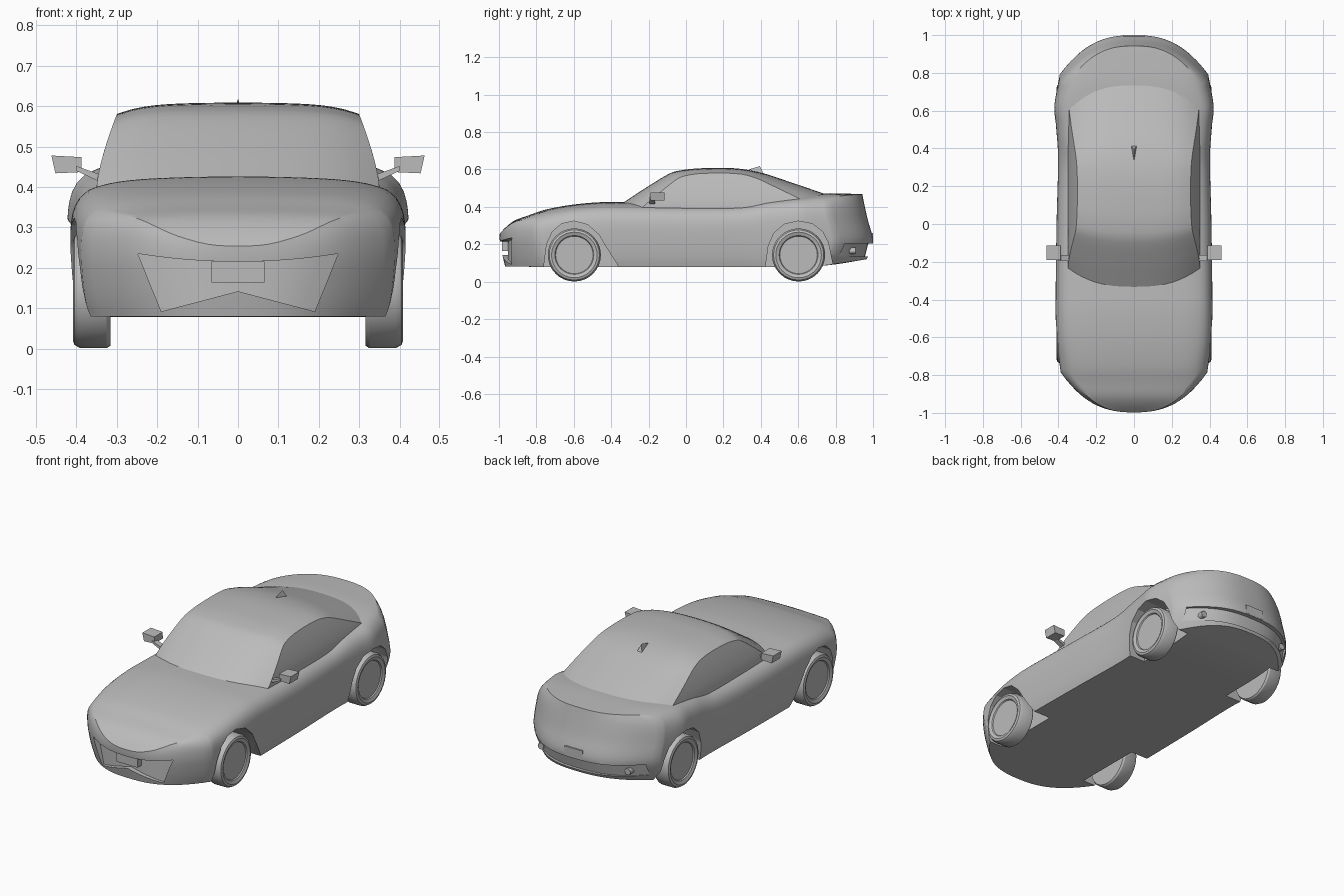
import bpy, bmesh, math

if "Cube" in bpy.data.objects:
    bpy.data.objects.remove(bpy.data.objects["Cube"])

paint = bpy.data.materials.new("plain_grey")
paint.diffuse_color = (0.5, 0.5, 0.5, 1)
paint.use_nodes = True
paint.node_tree.nodes["Principled BSDF"].inputs["Base Color"].default_value = paint.diffuse_color


def make_object(name, bm, smooth=35):
    bmesh.ops.recalc_face_normals(bm, faces=bm.faces[:])
    me = bpy.data.meshes.new(name)
    bm.to_mesh(me)
    bm.free()
    ob = bpy.data.objects.new(name, me)
    bpy.context.collection.objects.link(ob)
    me.materials.append(paint)
    smooth_object(ob, smooth)
    return ob


def smooth_object(ob, angle=35):
    bpy.ops.object.select_all(action='DESELECT')
    bpy.context.view_layer.objects.active = ob
    ob.select_set(True)
    bpy.ops.object.shade_smooth_by_angle(angle=math.radians(angle))


def curve(*pts):
    """Smooth function through (position, value) points."""
    n = len(pts)
    def slope(i):
        p, q = pts[max(i - 1, 0)], pts[min(i + 1, n - 1)]
        return (q[1] - p[1]) / (q[0] - p[0])
    def f(t):
        t = min(max(t, pts[0][0]), pts[-1][0])
        i = 0
        while i < n - 2 and t > pts[i + 1][0]:
            i += 1
        (a, va), (b, vb) = pts[i], pts[i + 1]
        h = b - a
        u = (t - a) / h
        return ((2*u**3 - 3*u*u + 1) * va + (u**3 - 2*u*u + u) * h * slope(i)
                + (3*u*u - 2*u**3) * vb + (u**3 - u*u) * h * slope(i + 1))
    return f


def mapped_box(name, nx, ny, nz, fn):
    """Gridded box; fn maps a in -1..1, s in 0..1, f in 0..1 to a point."""
    bm = bmesh.new()
    cache = {}
    n = (nx, ny, nz)
    def v(p):
        if p not in cache:
            cache[p] = bm.verts.new(fn(2 * p[0] / nx - 1, p[1] / ny, p[2] / nz))
        return cache[p]
    for ax in range(3):
        u, w = (ax + 1) % 3, (ax + 2) % 3
        for end in (0, n[ax]):
            for i in range(n[u]):
                for j in range(n[w]):
                    quad = []
                    for di, dj in ((0, 0), (1, 0), (1, 1), (0, 1)):
                        p = [0, 0, 0]
                        p[ax], p[u], p[w] = end, i + di, j + dj
                        quad.append(v(tuple(p)))
                    bm.faces.new(quad)
    return make_object(name, bm)


def prism(name, pts, lo, hi, place):
    """Extrude a 2D outline from lo to hi; place orders the coordinates."""
    bm = bmesh.new()
    a = [bm.verts.new(place(p, q, lo)) for p, q in pts]
    b = [bm.verts.new(place(p, q, hi)) for p, q in pts]
    bm.faces.new(a)
    bm.faces.new(b)
    for i in range(len(pts)):
        j = (i + 1) % len(pts)
        bm.faces.new((a[i], a[j], b[j], b[i]))
    return make_object(name, bm, 20)


def cut(ob, cutter):
    cutter.hide_render = True
    m = ob.modifiers.new("cut", 'BOOLEAN')
    m.operation, m.solver, m.object = 'DIFFERENCE', 'EXACT', cutter
    bpy.context.view_layer.objects.active = ob
    bpy.ops.object.modifier_apply(modifier=m.name)
    bpy.data.objects.remove(cutter)


def bow(x):
    return 0.26 * (abs(x) / 0.42) ** 2.6


# Lower body: box shaped by lengthwise curves, ends bowed in plan
top = curve((-1, .25), (-.98, .275), (-.92, .325), (-.84, .355), (-.76, .383), (-.62, .41),
            (-.46, .425), (-.33, .425), (0, .42), (.3, .425), (.45, .45), (.75, .472),
            (.94, .47), (1, .468))
width = curve((-1, .388), (-.75, .408), (-.5, .415), (0, .41), (.35, .402), (.55, .412),
              (.75, .422), (1, .395))
bottom = curve((-1, .08), (.6, .08), (.8, .09), (1, .12))
flank = curve((0, .945), (.12, .968), (.35, .99), (.65, 1), (.83, .985), (.94, .945), (1, .895))
nose_inset = curve((.08, .03), (.16, .012), (.24, 0), (.45, 0))
tail_inset = curve((.09, .05), (.15, .02), (.22, 0), (.33, .028), (.43, .05), (.47, .058))


def body_point(a, s, f):
    s = 2 * s - 1
    s = math.copysign(abs(s) ** 0.9, s)
    x = a * width(s) * flank(f)
    front = max(0, (-.35 - s) / .65)
    rear = max(0, (s - .35) / .65)
    y = s * (0.997 if s < 0 else 1) + bow(a * width(s)) * (front ** 1.5 - .93 * rear ** 1.5)
    zb = bottom(y)
    zt = top(y) - .014 * a * a - .02 * abs(a) ** 7
    z = zb + (zt - zb) * f
    y += nose_inset(z) * front ** 2 - tail_inset(z) * rear ** 2
    return x, y, z


body = mapped_box("car_body", 28, 72, 16, body_point)

# Wheel arches
front_arch = [(-.76, .03), (-.758, .1), (-.745, .2), (-.715, .267), (-.665, .31), (-.6, .324),
              (-.525, .305), (-.465, .25), (-.43, .19), (-.36, .08), (-.345, .03)]
rear_arch = [(.42, .03), (.425, .08), (.44, .19), (.47, .26), (.525, .307), (.6, .324),
             (.675, .31), (.73, .267), (.76, .21), (.785, .09), (.79, .03)]
for side in (-1, 1):
    for arch in (front_arch, rear_arch):
        cut(body, prism("arch_cutter", arch, side * .285, side * .6, lambda p, q, d: (d, p, q)))

# Front grille opening with a V-shaped lower lip
def grille_point(a, s, f):
    x = a * (.19 + .058 * f)
    lo, hi = .092 + .05 * (1 - abs(a)), .215 + .02 * a * a
    return x, (-1.1 if s < .5 else -.953 + bow(x)), lo + (hi - lo) * f
cut(body, mapped_box("grille_cutter", 12, 1, 1, grille_point))

# Recessed lower band of the rear bumper
def band_point(a, s, f):
    x = a * .345
    return x, (1.1 if s > .5 else .975 - .93 * bow(x) - .018 * (1 - f)), .135 + .07 * f
cut(body, mapped_box("band_cutter", 16, 1, 2, band_point))
smooth_object(body)

# Cabin: windscreen, roof and rear window in one shell
roof = curve((-.34, .42), (-.21, .505), (-.085, .58), (-.03, .595), (.07, .606), (.25, .607),
             (.39, .586), (.55, .535), (.74, .47))


def cabin_point(a, s, f):
    y = -.34 + 1.08 * s
    ry = y
    front, rear = max(0, (.1 - y) / .44), max(0, (y - .3) / .44)
    y += abs(a) ** 2.5 * (.1 * front - .13 * rear)
    zt = roof(ry) - .008 * a * a - .02 * abs(a) ** 6
    z = .37 + (zt - .37) * f
    side = .35 - .05 * max(0, (z - .4) / .18) ** 1.4
    return a * side, y, z


mapped_box("cabin", 20, 44, 8, cabin_point)

# Wheels: turned tyre and rim profile as (radius, x)
tyre = [(0, .396), (.1, .396), (.104, .402), (.122, .409), (.134, .405), (.142, .39),
        (.142, .325), (.136, .316), (0, .316)]
SEG = 32
for side, label in ((-1, "left"), (1, "right")):
    for yc, end in ((-.597, "front"), (.602, "rear")):
        bm = bmesh.new()
        rings = []
        for r, x in tyre:
            n = SEG if r else 1
            rings.append([bm.verts.new((side * x, yc + r * math.cos(2 * math.pi * k / SEG),
                                        .143 + r * math.sin(2 * math.pi * k / SEG)))
                          for k in range(n)])
        for p, q in zip(rings, rings[1:]):
            for k in range(SEG):
                m = (k + 1) % SEG
                vs = [p[k % len(p)], p[m % len(p)], q[m % len(q)], q[k % len(q)]]
                bm.faces.new(list(dict.fromkeys(vs)))
        make_object(f"{end}_{label}_wheel", bm, 30)

    # Door mirror and its arm
    along_y = lambda p, q, d: (side * p, d, q)
    prism(label + "_mirror", [(.387, .437), (.452, .434), (.462, .478), (.388, .474)],
          -.19, -.115, along_y)
    prism(label + "_mirror_arm", [(.325, .425), (.34, .412), (.4, .44), (.4, .452)],
          -.195, -.165, along_y)

    # Round rear bumper lamp
    lamp = [(side * .27 + .018 * math.cos(t * math.pi / 8), .165 + .018 * math.sin(t * math.pi / 8))
            for t in range(16)]
    prism(label + "_rear_lamp", lamp, .85, .905, lambda p, q, d: (p, d, q))

# Number plates
for name, z, lo, hi, w in (("front_plate", .19, -.985, -.94, .065), ("rear_plate", .235, .96, 1.0, .055)):
    prism(name, [(-w, z - .026), (w, z - .026), (w, z + .026), (-w, z + .026)], lo, hi,
          lambda p, q, d: (p, d, q))

# Roof fin: wedge widening to the back
bm = bmesh.new()
tip, left, right, peak = [bm.verts.new(c) for c in
                          ((0, .335, .6), (-.016, .415, .575), (.016, .415, .575), (0, .395, .618))]
for tri in ((tip, left, peak), (tip, peak, right), (left, right, peak), (tip, right, left)):
    bm.faces.new(tri)
make_object("roof_fin", bm, 10)
